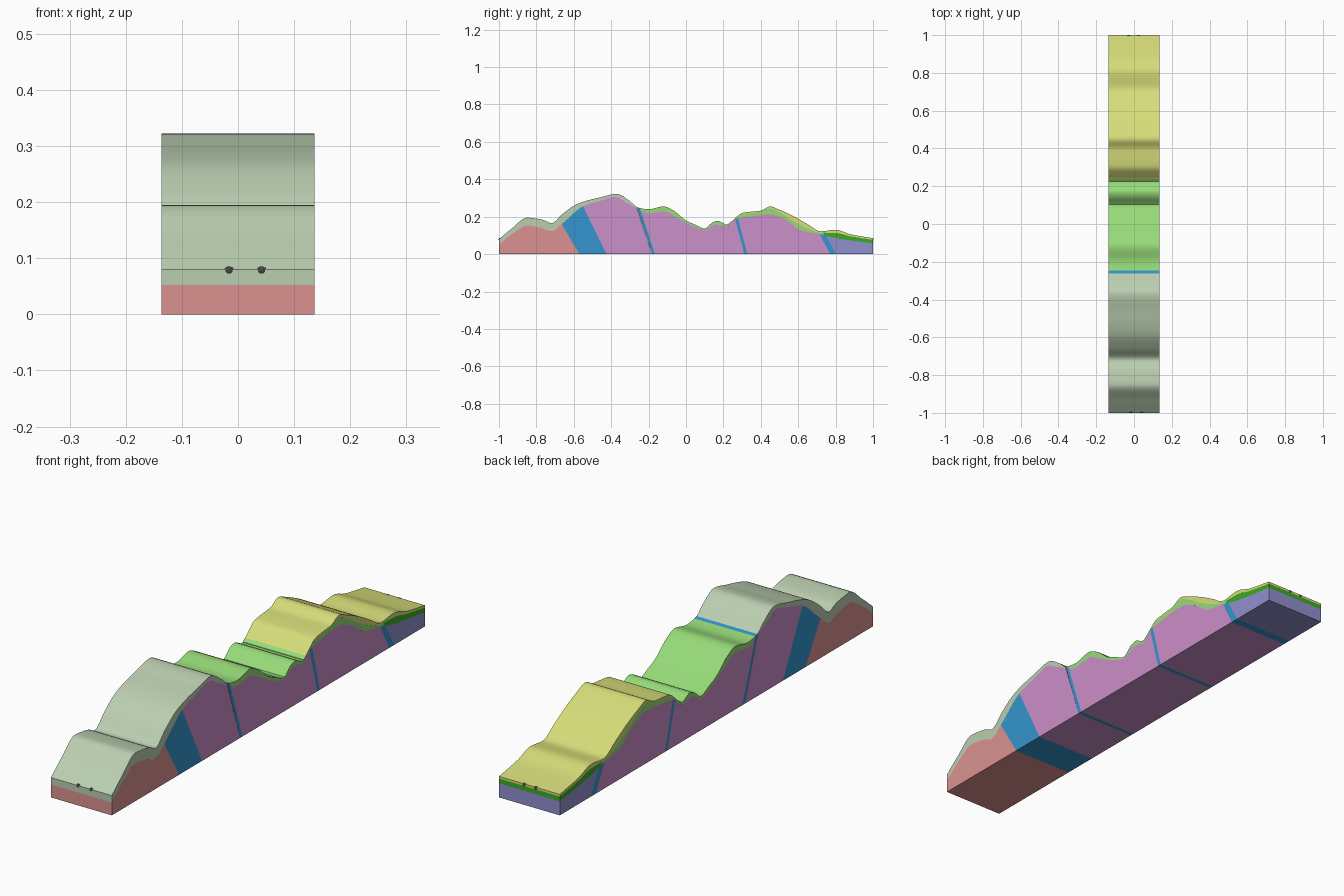
import bpy, bmesh, math

if "Cube" in bpy.data.objects:
    bpy.data.objects.remove(bpy.data.objects["Cube"])

HALF = 0.136  # half width of the block in x

# Section curves as (y, z)
SURFACE = [(-1, .08), (-.93, .138), (-.85, .195), (-.8, .19), (-.76, .182), (-.72, .165), (-.66, .215),
           (-.59, .264), (-.53, .286), (-.46, .303), (-.37, .322), (-.3, .283), (-.26, .25), (-.2, .24),
           (-.12, .255), (-.07, .235), (0, .18), (.05, .157), (.1, .137), (.14, .168), (.17, .178),
           (.22, .158), (.26, .19), (.3, .22), (.35, .227), (.4, .232), (.45, .255), (.5, .237),
           (.58, .2), (.65, .16), (.72, .122), (.8, .13), (.88, .106), (1, .085)]
BEDROCK = [(-1, .052), (-.92, .115), (-.85, .152), (-.78, .142), (-.72, .122), (-.66, .165), (-.55, .255),
           (-.45, .287), (-.38, .306), (-.32, .276), (-.26, .244), (-.2, .219), (-.12, .228), (-.05, .195),
           (.03, .152), (.1, .13), (.16, .158), (.22, .15), (.27, .19), (.32, .198), (.45, .212),
           (.53, .185), (.62, .125), (.72, .106), (.8, .086), (1, .057)]
YELLOW_BASE = [(.225, .161), (.26, .187), (.3, .213), (.38, .224), (.45, .245), (.5, .223), (.58, .173),
               (.65, .136), (.72, .115), (.8, .113), (.88, .095), (1, .076)]


def height(curve, y):
    """Monotone smooth interpolation of a section curve."""
    n = len(curve)

    def chord(k):
        return (curve[k + 1][1] - curve[k][1]) / (curve[k + 1][0] - curve[k][0])

    def slope(k):
        if k == 0 or k == n - 1:
            return chord(min(k, n - 2))
        a, b = chord(k - 1), chord(k)
        return 2 * a * b / (a + b) if a * b > 0 else 0
    i = 0
    while i < n - 2 and y > curve[i + 1][0]:
        i += 1
    (y0, z0), (y1, z1) = curve[i], curve[i + 1]
    h = y1 - y0
    t = min(1, max(0, (y - y0) / h))
    return ((2 * t**3 - 3 * t * t + 1) * z0 + (t**3 - 2 * t * t + t) * h * slope(i)
            + (3 * t * t - 2 * t**3) * z1 + (t**3 - t * t) * h * slope(i + 1))


def sample(curve, a, b):
    n = max(2, round((b - a) / .012))
    return [(a + (b - a) * i / n, height(curve, a + (b - a) * i / n)) for i in range(n + 1)]


def material(name, rgb):
    m = bpy.data.materials.get(name) or bpy.data.materials.new(name)
    m.diffuse_color = (*[(c / 255) ** 2.2 for c in rgb], 1)
    m.use_nodes = True
    m.node_tree.nodes["Principled BSDF"].inputs["Base Color"].default_value = m.diffuse_color
    return m


def finish(name, bm, mat):
    bmesh.ops.recalc_face_normals(bm, faces=bm.faces)
    me = bpy.data.meshes.new(name)
    bm.to_mesh(me)
    bm.free()
    ob = bpy.data.objects.new(name, me)
    bpy.context.collection.objects.link(ob)
    me.materials.append(mat)
    bpy.ops.object.select_all(action='DESELECT')
    ob.select_set(True)
    bpy.context.view_layer.objects.active = ob
    bpy.ops.object.shade_smooth_by_angle(angle=math.radians(35))
    return ob


def prism(name, upper, lower, mat):
    """Extrude the area between two (y, z) lines across the block width."""
    bm = bmesh.new()
    face = bm.faces.new([bm.verts.new((-HALF, y, z)) for y, z in upper + lower[::-1]])
    ext = bmesh.ops.extrude_face_region(bm, geom=[face])
    for v in ext['geom']:
        if isinstance(v, bmesh.types.BMVert):
            v.co.x = HALF
    return finish(name, bm, mat)


pink = material("pink_rock", (218, 145, 142))
blue = material("fault_blue", (55, 148, 205))
purple = material("purple_rock", (202, 142, 200))
violet = material("violet_rock", (145, 142, 205))
sage = material("sage", (185, 205, 175))
green = material("light_green", (150, 218, 120))
dark_green = material("dark_green", (60, 170, 40))
yellow = material("yellow", (213, 220, 120))
dark = material("charcoal", (70, 70, 70))

# Bedrock blocks and slanted faults: top y range, bottom y range
BLOCKS = [("front_bedrock", -1, -.665, -1, -.57, pink),
          ("wide_fault", -.665, -.55, -.57, -.425, blue),
          ("middle_bedrock_a", -.55, -.262, -.425, -.182, purple),
          ("thin_fault_a", -.262, -.247, -.182, -.166, blue),
          ("middle_bedrock_b", -.247, .263, -.166, .312, purple),
          ("thin_fault_b", .263, .278, .312, .328, blue),
          ("middle_bedrock_c", .278, .715, .328, .77, purple),
          ("rear_fault", .715, .75, .77, .802, blue),
          ("rear_bedrock", .75, 1, .802, 1, violet)]
for name, ta, tb, ba, bb, mat in BLOCKS:
    # The first thin fault breaks through to the surface
    top = SURFACE if name == "thin_fault_a" else BEDROCK
    prism(name, sample(top, ta, tb), [(ba, 0), (bb, 0)], mat)

# Cover layers
prism("sage_cover", sample(SURFACE, -1, -.262), sample(BEDROCK, -1, -.262), sage)
prism("green_cover_exposed", sample(SURFACE, -.247, .225), sample(BEDROCK, -.247, .225), green)
prism("green_cover_buried", sample(YELLOW_BASE, .225, .735), sample(BEDROCK, .225, .735), green)
prism("dark_green_cover", sample(YELLOW_BASE, .735, 1), sample(BEDROCK, .735, 1), dark_green)
prism("yellow_cover", sample(SURFACE, .225, 1), sample(YELLOW_BASE, .225, 1), yellow)

# Small dark pegs on the front and rear edges
for i, (x, y, z) in enumerate([(-.016, -1, .078), (.042, -1, .078), (-.028, 1, .08), (.024, 1, .08)]):
    bm = bmesh.new()
    bmesh.ops.create_uvsphere(bm, u_segments=16, v_segments=10, radius=.009)
    bmesh.ops.scale(bm, vec=(1, .5, .85), verts=bm.verts)
    bmesh.ops.translate(bm, vec=(x, y * .997, z), verts=bm.verts)
    finish("edge_peg_%d" % (i + 1), bm, dark)
